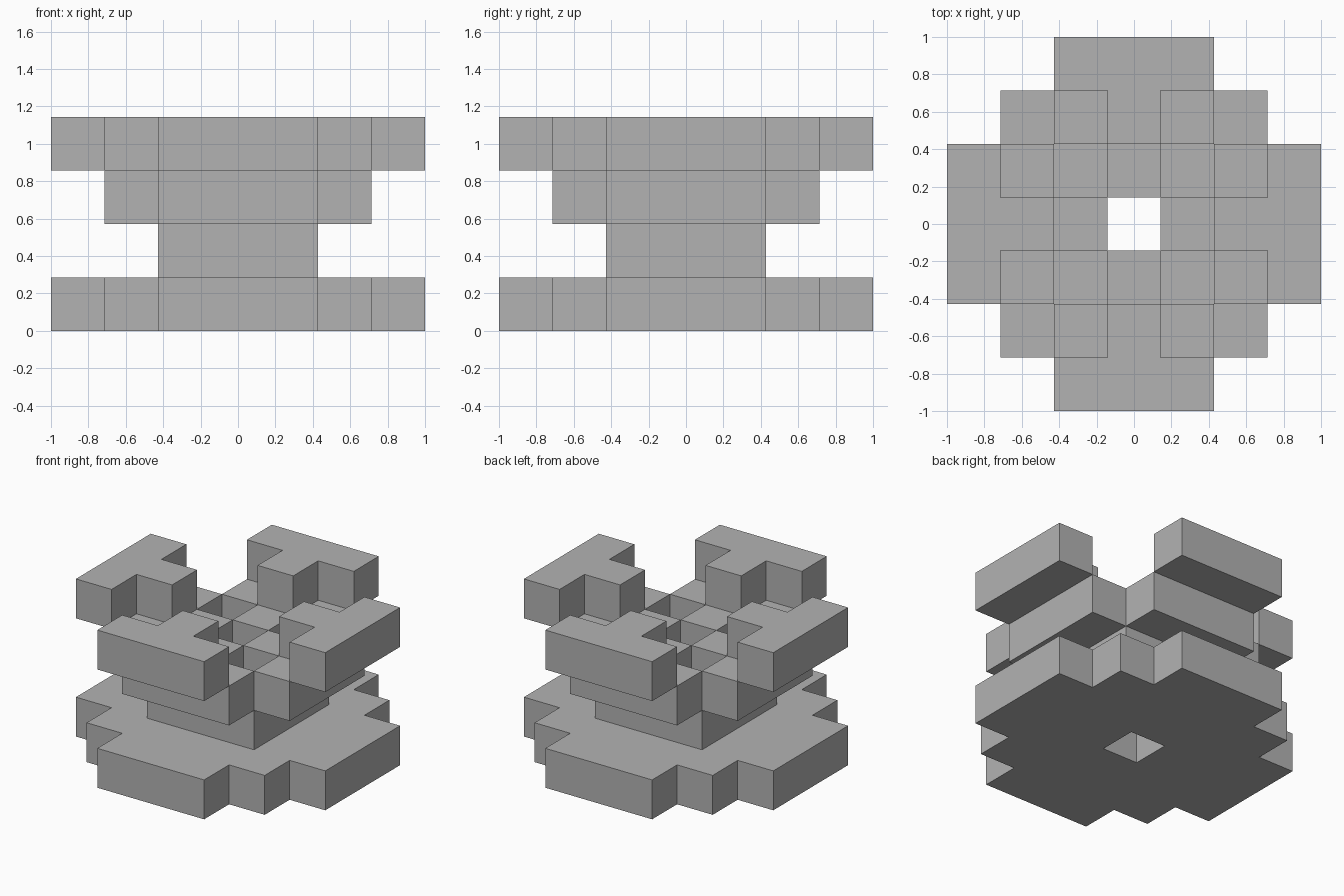
import bpy
import bmesh
from mathutils import Vector

UNIT = 2 / 7  # the model sits on a seven by seven grid of blocks

cube = bpy.data.objects.get("Cube")
if cube:
    bpy.data.objects.remove(cube, do_unlink=True)

grey = bpy.data.materials.new("plain_grey")
grey.use_nodes = True
colour = (0.45, 0.45, 0.45, 1)
grey.diffuse_color = colour
grey.node_tree.nodes["Principled BSDF"].inputs["Base Color"].default_value = colour


def block(rx, ry, level):
    """Blocks of one level within rx and ry steps of the centre, shaft left open."""
    return {(x, y, level) for x in range(-rx, rx + 1)
            for y in range(-ry, ry + 1) if x or y}


def tee(reach, level):
    """Front tee: a bar three blocks wide with a stem pointing inward."""
    return {(x, -reach, level) for x in (-1, 0, 1)} | {(0, 1 - reach, level)}


def quarter_turn(cells):
    return {(-y, x, z) for x, y, z in cells}


# Base, column and the two tiers of four tees
parts = {
    "base": block(3, 1, 0) | block(1, 3, 0) | block(2, 2, 0),
    "column": block(1, 1, 1),
}
for tier, reach, level in (("middle", 2, 2), ("top", 3, 3)):
    cells = tee(reach, level)
    for side in ("front", "left", "back", "right"):
        parts[f"{tier}_tee_{side}"] = cells
        cells = quarter_turn(cells)

solid = set().union(*parts.values())


def build(name, cells):
    """Skin the exposed sides of the blocks and merge flat areas."""
    bm = bmesh.new()
    for cell in sorted(cells):
        centre = Vector(cell) + Vector((0, 0, 0.5))
        for axis in range(3):
            for sign in (-1, 1):
                step = Vector((0, 0, 0))
                step[axis] = sign
                if tuple(int(c + s) for c, s in zip(cell, step)) in solid:
                    continue
                u, v = Vector((0, 0, 0)), Vector((0, 0, 0))
                u[(axis + 1) % 3] = 0.5
                v[(axis + 2) % 3] = 0.5 * sign
                mid = centre + step * 0.5
                corners = (mid - u - v, mid + u - v, mid + u + v, mid - u + v)
                bm.faces.new([bm.verts.new(c * UNIT) for c in corners])
    bmesh.ops.remove_doubles(bm, verts=bm.verts[:], dist=0.001)
    bmesh.ops.dissolve_limit(bm, angle_limit=0.01, verts=bm.verts[:], edges=bm.edges[:])
    mesh = bpy.data.meshes.new(name)
    bm.to_mesh(mesh)
    bm.free()
    mesh.materials.append(grey)
    bpy.context.collection.objects.link(bpy.data.objects.new(name, mesh))


for part_name, part_cells in parts.items():
    build(part_name, part_cells)
